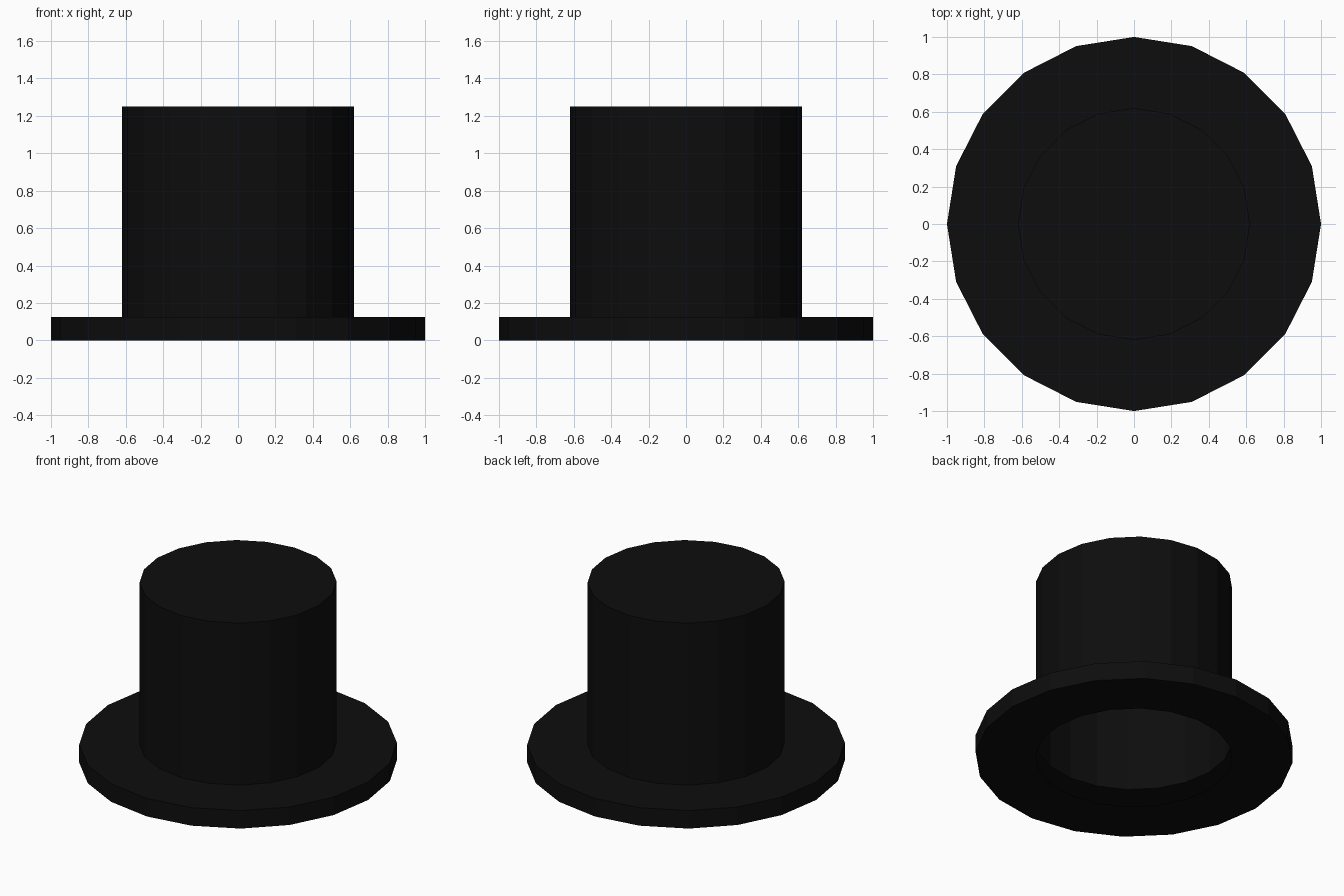
import bpy
import bmesh
from math import cos, sin, tau

cube = bpy.data.objects.get("Cube")
if cube:
    bpy.data.objects.remove(cube)

SIDES = 20
BRIM_RADIUS, CROWN_RADIUS = 1.0, 0.62
BRIM_TOP, CROWN_TOP = 0.125, 1.25

black = bpy.data.materials.new("black felt")
black.use_nodes = True
colour = (0.004, 0.004, 0.004, 1)
black.diffuse_color = colour
black.node_tree.nodes["Principled BSDF"].inputs["Base Color"].default_value = colour


def lathe(name, profile, capped=False):
    """Turn a (radius, height) profile into flat-sided rings."""
    bm = bmesh.new()
    rings = [[bm.verts.new((r * cos(tau * i / SIDES), r * sin(tau * i / SIDES), z))
              for i in range(SIDES)] for r, z in profile]
    for low, high in zip(rings, rings[1:]):
        for i in range(SIDES):
            j = (i + 1) % SIDES
            bm.faces.new((low[i], low[j], high[j], high[i]))
    if capped:
        bm.faces.new(rings[-1])
    mesh = bpy.data.meshes.new(name)
    bm.to_mesh(mesh)
    bm.free()
    mesh.materials.append(black)
    obj = bpy.data.objects.new(name, mesh)
    bpy.context.collection.objects.link(obj)
    return obj


# Brim: underside, outer edge and upper side, open towards the head hole
lathe("brim", [(CROWN_RADIUS, 0), (BRIM_RADIUS, 0),
               (BRIM_RADIUS, BRIM_TOP), (CROWN_RADIUS, BRIM_TOP)])

# Crown: hollow tube closed by a flat top
lathe("crown", [(CROWN_RADIUS, BRIM_TOP), (CROWN_RADIUS, CROWN_TOP)], capped=True)
